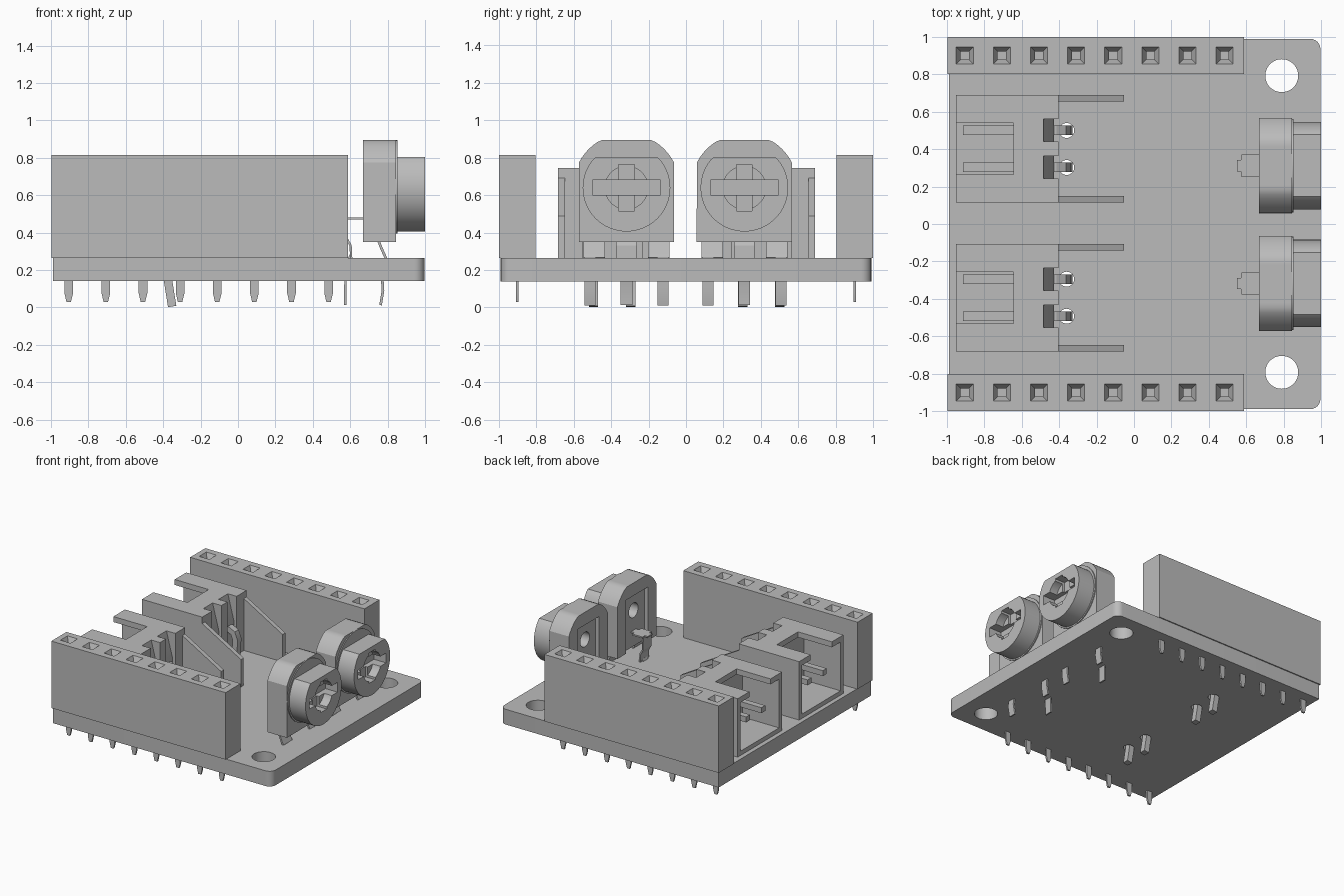
import bpy, bmesh, math
from mathutils import Vector

if "Cube" in bpy.data.objects:
    bpy.data.objects.remove(bpy.data.objects["Cube"])

grey = bpy.data.materials.new("plain grey")
grey.diffuse_color = (0.5, 0.5, 0.5, 1)
grey.use_nodes = True
grey.node_tree.nodes["Principled BSDF"].inputs["Base Color"].default_value = grey.diffuse_color


def finish(name, bm):
    bmesh.ops.recalc_face_normals(bm, faces=bm.faces)
    mesh = bpy.data.meshes.new(name)
    bm.to_mesh(mesh)
    bm.free()
    mesh.materials.append(grey)
    ob = bpy.data.objects.new(name, mesh)
    bpy.context.collection.objects.link(ob)
    return ob


def loft(name, rings):
    """Skin closed rings of equal point count and cap both ends."""
    bm = bmesh.new()
    vs = [[bm.verts.new(p) for p in r] for r in rings]
    n = len(vs[0])
    for a, b in zip(vs, vs[1:]):
        for i in range(n):
            bm.faces.new((a[i], a[(i + 1) % n], b[(i + 1) % n], b[i]))
    bm.faces.new(vs[0][::-1])
    bm.faces.new(vs[-1])
    return finish(name, bm)


def prism(name, pts, axis, a, b):
    """Extrude a 2D profile along an axis; profile uses the other two axes in order."""
    def put(p, t):
        q = list(p)
        q.insert("xyz".index(axis), t)
        return q
    return loft(name, [[put(p, t) for p in pts] for t in (a, b)])


def box(name, x0, x1, y0, y1, z0, z1):
    return prism(name, [(x0, y0), (x1, y0), (x1, y1), (x0, y1)], "z", z0, z1)


def circle(cx, cy, r, n=48):
    return [(cx + r * math.cos(2 * math.pi * i / n), cy + r * math.sin(2 * math.pi * i / n)) for i in range(n)]


def rect_ring(x, y, hx, hy, z):
    return [(x - hx, y - hy, z), (x + hx, y - hy, z), (x + hx, y + hy, z), (x - hx, y + hy, z)]


def ribbon(name, path, t, y, w):
    """Bent strip of thickness t following an x-z path, width w about y."""
    p = [Vector(q) for q in path]
    left, right = [], []
    for i, q in enumerate(p):
        d0 = (q - p[max(i - 1, 0)]).normalized()
        d1 = (p[min(i + 1, len(p) - 1)] - q).normalized()
        d = (d0 + d1).normalized()
        scale = 1 / max(0.6, d.dot(d1 if i == 0 else d0))
        n = Vector((-d.y, d.x)) * t / 2 * scale
        left.append(q + n)
        right.append(q - n)
    return prism(name, left + right[::-1], "y", y - w / 2, y + w / 2)


def cut(ob, cutters):
    for c in cutters:
        m = ob.modifiers.new("cut", "BOOLEAN")
        m.operation, m.solver, m.object = "DIFFERENCE", "EXACT", c
        bpy.context.view_layer.objects.active = ob
        bpy.ops.object.modifier_apply(modifier=m.name)
        bpy.data.objects.remove(c)


# Circuit board with two rounded corners, mounting holes and pin holes
def corner(cx, cy, start, r=0.055):
    return [(cx + r * math.cos(math.radians(start + a)), cy + r * math.sin(math.radians(start + a)))
            for a in range(0, 91, 15)]


board = prism("board", [(-0.99, 0.99), (-0.99, -0.99)] + corner(0.942, -0.935, -90) + corner(0.942, 0.935, 0),
              "z", 0.14, 0.265)
cut(board, [prism("hole", circle(0.79, s * 0.793, 0.088), "z", 0, 0.5) for s in (-1, 1)])
cut(board, [prism("hole", circle(-0.36, y, 0.04, 24), "z", 0, 0.5) for y in (0.5, 0.302, -0.295, -0.493)])

# Socket strips with funnel openings and pins below
for side in (-1, 1):
    y = side * 0.901
    strip = box("socket_strip", -0.997, 0.587, y - 0.098, y + 0.098, 0.265, 0.815)
    for i in range(8):
        x = -0.905 + 0.1985 * i
        cut(strip, [loft("funnel", [rect_ring(x, y, h, h, z) for h, z in
                                    ((0.022, 0.6), (0.022, 0.765), (0.046, 0.815), (0.046, 0.85))])])
        loft("strip_pin", [rect_ring(x, y, hx, 0.007, z) for hx, z in
                           ((0.012, 0.03), (0.023, 0.075), (0.023, 0.3))])


# Side entry plug housing, open toward -x
def plug(c):
    shell = box("plug_housing", -0.953, -0.405, c - 0.288, c + 0.288, 0.265, 0.745)
    cut(shell, [box("cavity", -1.1, -0.62, c - 0.25, c + 0.25, 0.3, 0.7),
                box("top_slot", -1.1, -0.645, c - 0.138, c + 0.138, 0.6, 0.9)])
    for s in (-1, 1):
        y = c + s * 0.099
        cut(shell, [prism("rear_notch", [(-0.485, 0.8), (-0.485, 0.745), (-0.428, 0.53), (-0.428, 0.2),
                                         (-0.3, 0.2), (-0.3, 0.8)], "y", y - 0.06, y + 0.06)])
        # Bent contact and sloped side wing
        ribbon("plug_contact", [(-0.915, 0.5), (-0.42, 0.5), (-0.38, 0.48), (-0.36, 0.43), (-0.375, 0.15),
                                (-0.352, 0.005)], 0.045, y, 0.05)
        w = c + s * 0.27
        prism("plug_wing", [(-0.42, 0.265), (-0.053, 0.265), (-0.053, 0.49), (-0.42, 0.7)],
              "y", w - 0.018, w + 0.018)


for c in (0.402, -0.395):
    plug(c)


# Adjustable resistor with slotted dial facing +x
def trimmer(c):
    zc = 0.645
    arc = [(c + 0.285 * math.cos(math.radians(a)), zc + 0.285 * math.sin(math.radians(a)))
           for a in range(27, 154, 6)]
    arc = [(y, min(z, 0.895)) for y, z in arc]
    body = prism("trimmer_body", [(c - 0.255, 0.35), (c + 0.255, 0.35)] + arc, "x", 0.668, 0.845)
    cut(body, [box("back_pocket", 0.6, 0.7, c - 0.14, c + 0.14, 0.3, 0.79),
               prism("back_hole", circle(c, zc, 0.06, 24), "x", 0.6, 0.78)])
    prism("trimmer_rim", circle(c, zc, 0.25), "x", 0.83, 0.853)
    dial = prism("trimmer_dial", [(y, min(z, 0.803)) for y, z in circle(c, zc - 0.005, 0.234, 64)],
                 "x", 0.845, 1.0)
    cut(dial, [prism("dial_recess", circle(c, 0.64, 0.115), "x", 0.93, 1.1),
               box("wide_slot", 0.89, 1.1, c - 0.182, c + 0.182, 0.6, 0.68),
               box("tall_slot", 0.91, 1.1, c - 0.042, c + 0.042, 0.515, 0.765)])
    # Two front legs with wide shoulders
    for s in (-1, 1):
        ribbon("leg_shoulder", [(0.75, 0.36), (0.765, 0.32), (0.79, 0.265)], 0.014, c + s * 0.172, 0.115)
        ribbon("front_leg", [(0.79, 0.27), (0.785, 0.24), (0.772, 0.14), (0.775, 0.09), (0.762, 0.012)],
               0.014, c + s * 0.195, 0.06)
    # Rear wiper terminal
    ribbon("wiper_tab", [(0.55, 0.475), (0.72, 0.475)], 0.012, c, 0.06)
    ribbon("wiper_plate", [(0.575, 0.475), (0.67, 0.475)], 0.012, c, 0.12)
    ribbon("wiper_shoulder", [(0.578, 0.475), (0.58, 0.37), (0.602, 0.33), (0.605, 0.265)], 0.012, c, 0.11)
    ribbon("wiper_leg", [(0.602, 0.28), (0.575, 0.22), (0.573, 0.012)], 0.012, c, 0.062)


for c in (0.312, -0.318):
    trimmer(c)

# Smooth round surfaces, keep edges crisp
bpy.ops.object.select_all(action="SELECT")
bpy.ops.object.shade_smooth_by_angle(angle=math.radians(25))
